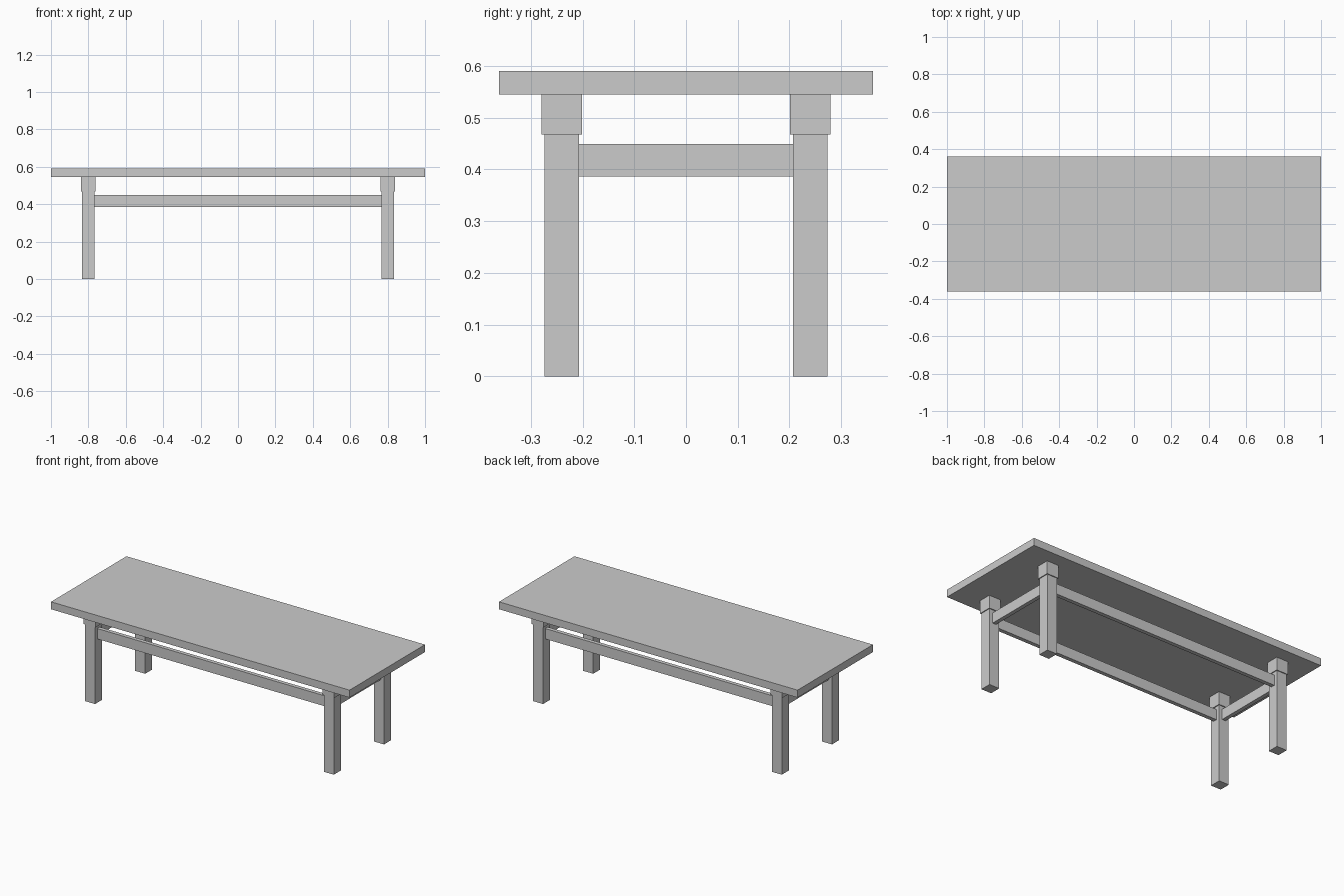
import bpy

# Remove the default cube
default = bpy.data.objects.get("Cube")
if default:
    bpy.data.objects.remove(default, do_unlink=True)

# Plain grey material
grey = bpy.data.materials.new("plain_grey")
grey.use_nodes = True
colour = (0.6, 0.6, 0.6, 1.0)
grey.diffuse_color = colour
grey.node_tree.nodes["Principled BSDF"].inputs["Base Color"].default_value = colour

LEG_X, LEG_Y = 0.8, 0.24      # leg centre lines
LEG_W, BLOCK_W = 0.067, 0.078
RAIL_T = 0.024
RAIL_Z = (0.386, 0.449)
BLOCK_Z = (0.467, 0.545)


def box(name, x, y, width, depth, z_range):
    """Box centred on x, y that spans the given heights."""
    low, high = z_range
    bpy.ops.mesh.primitive_cube_add(size=1, location=(x, y, (low + high) / 2))
    obj = bpy.context.object
    obj.name = name
    obj.scale = (width, depth, high - low)
    bpy.ops.object.transform_apply(location=False, rotation=False, scale=True)
    obj.data.materials.append(grey)
    return obj


# Table top
box("table_top", 0, 0, 2, 0.722, (BLOCK_Z[1], 0.59))

# Legs with wider blocks under the top
for x_name, sx in (("left", 1), ("right", -1)):
    for y_name, sy in (("front", -1), ("back", 1)):
        place = f"{y_name}_{x_name}"
        x, y = sx * LEG_X, sy * LEG_Y
        box(f"{place}_leg", x, y, LEG_W, LEG_W, (0, BLOCK_Z[0]))
        box(f"{place}_block", x, y, BLOCK_W, BLOCK_W, BLOCK_Z)

# Rails between neighbouring legs
for name, s in (("front", -1), ("back", 1)):
    box(f"{name}_rail", 0, s * LEG_Y, 2 * LEG_X - LEG_W, RAIL_T, RAIL_Z)
for name, s in (("left", 1), ("right", -1)):
    box(f"{name}_rail", s * LEG_X, 0, RAIL_T, 2 * LEG_Y - LEG_W, RAIL_Z)
